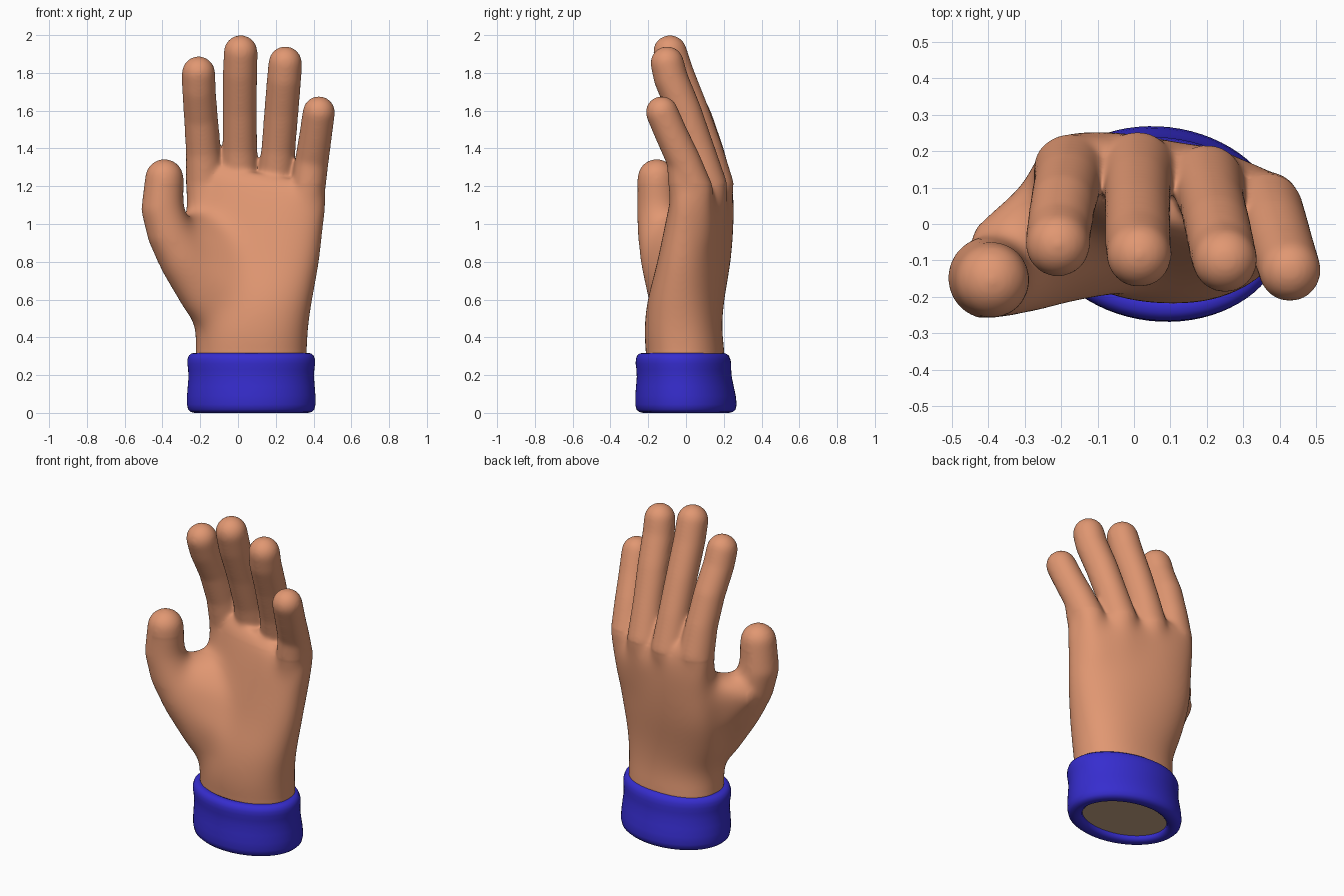
import bpy, bmesh, math
from mathutils import Matrix

if "Cube" in bpy.data.objects:
    bpy.data.objects.remove(bpy.data.objects["Cube"])


def material(name, rgb):
    m = bpy.data.materials.new(name)
    m.diffuse_color = (*rgb, 1)
    m.use_nodes = True
    m.node_tree.nodes["Principled BSDF"].inputs["Base Color"].default_value = m.diffuse_color
    return m


skin = material("skin", (0.75, 0.31, 0.168))
blue = material("cuff blue", (0.037, 0.026, 0.62))
tan = material("wrist end tan", (0.60, 0.40, 0.25))


def ring(bm, z, cx, cy, rx, ry, shear, tilt=0.0, n=64, power=2.25):
    """Sheared superellipse of vertices at height z."""
    out = []
    for i in range(n):
        a = 2 * math.pi * i / n
        c, s = math.cos(a), math.sin(a)
        x = rx * math.copysign(abs(c) ** (2 / power), c)
        y = ry * math.copysign(abs(s) ** (2 / power), s)
        out.append(bm.verts.new((cx + x, cy + y + shear * x, z - tilt * x)))
    return out


def skin_rings(bm, rings, closed=False):
    pairs = list(zip(rings, rings[1:]))
    if closed:
        pairs.append((rings[-1], rings[0]))
    for a, b in pairs:
        n = len(a)
        for i in range(n):
            j = (i + 1) % n
            bm.faces.new((a[i], a[j], b[j], b[i]))


def smooth_rows(rows, steps=5):
    """Catmull-Rom interpolation between section rows."""
    out = []
    for i in range(len(rows) - 1):
        p0, p1, p2 = rows[max(i - 1, 0)], rows[i], rows[i + 1]
        p3 = rows[min(i + 2, len(rows) - 1)]
        for k in range(steps):
            t = k / steps
            out.append([b + .5 * t * (c - a + t * (2 * a - 5 * b + 4 * c - d
                        + t * (3 * (b - c) + d - a)))
                        for a, b, c, d in zip(p0, p1, p2, p3)])
    return out + [list(rows[-1])]


def hull(bm, balls):
    """Convex hull around balls (x, y, z, r)."""
    tmp = bmesh.new()
    for x, y, z, r in balls:
        bmesh.ops.create_icosphere(tmp, subdivisions=3, radius=r + 0.004,
                                   matrix=Matrix.Translation((x, y, z)))
    res = bmesh.ops.convex_hull(tmp, input=tmp.verts)
    junk = {g for g in res["geom_interior"] + res["geom_unused"]
            if isinstance(g, bmesh.types.BMVert)}
    bmesh.ops.delete(tmp, geom=list(junk), context='VERTS')
    me = bpy.data.meshes.new("tmp")
    tmp.to_mesh(me)
    tmp.free()
    bm.from_mesh(me)
    bpy.data.meshes.remove(me)


def add_object(name, bm, *mats):
    bmesh.ops.recalc_face_normals(bm, faces=bm.faces)
    for f in bm.faces:
        f.smooth = len(f.verts) < 5
    me = bpy.data.meshes.new(name)
    bm.to_mesh(me)
    bm.free()
    for m in mats:
        me.materials.append(m)
    ob = bpy.data.objects.new(name, me)
    bpy.context.collection.objects.link(ob)
    return ob


# Palm and wrist: lofted sections (z, cx, cy, rx, ry, shear, tilt)
bm = bmesh.new()
sections = [
    (-0.10, .07, 0, .262, .187, -.05, 0), (0.03, .07, 0, .265, .19, -.05, 0),
    (0.15, .07, 0, .285, .20, -.05, 0), (0.32, .07, -.005, .294, .207, -.05, 0),
    (0.45, .073, -.015, .303, .206, -.06, 0), (0.60, .065, 0, .335, .20, -.12, 0),
    (0.80, .075, .042, .363, .18, -.19, 0), (1.00, .09, .07, .369, .16, -.22, .04),
    (1.13, .098, .082, .372, .14, -.23, .08), (1.22, .098, .082, .36, .11, -.23, .13),
    (1.27, .098, .07, .32, .06, -.23, .17)]
rings = [ring(bm, *row) for row in smooth_rows(sections)]
skin_rings(bm, rings)
bm.faces.new(rings[0])
bm.faces.new(rings[-1])
bmesh.ops.recalc_face_normals(bm, faces=bm.faces)

# Fingers and thumb: chains of balls
digits = {
    "index": [(-.15, .11, .95, .11), (-.165, .135, 1.10, .104), (-.174, .146, 1.21, .099),
              (-.184, .11, 1.38, .089), (-.196, .05, 1.56, .087), (-.207, -.025, 1.71, .086),
              (-.209, -.057, 1.80, .086)],
    "middle": [(.01, .10, .95, .125), (.01, .13, 1.10, .109), (.01, .152, 1.20, .10),
               (.01, .10, 1.40, .089), (.01, .03, 1.60, .087), (.011, -.05, 1.80, .088),
               (.014, -.085, 1.911, .087)],
    "ring": [(.18, .08, .95, .125), (.195, .105, 1.08, .108), (.20, .118, 1.20, .098),
             (.214, .06, 1.40, .087), (.23, -.01, 1.60, .088), (.244, -.08, 1.77, .088),
             (.25, -.10, 1.853, .086)],
    "little": [(.325, .05, .92, .095), (.35, .055, 1.05, .093), (.368, .055, 1.17, .09),
               (.390, -.01, 1.33, .087), (.411, -.075, 1.47, .084), (.428, -.128, 1.592, .083)],
    "thumb": [(-.05, -.03, .48, .13), (-.17, -.07, .60, .13), (-.28, -.115, .80, .13),
              (-.36, -.14, .95, .117), (-.398, -.148, 1.08, .111), (-.39, -.155, 1.243, .099)],
}
for balls in digits.values():
    for pair in zip(balls, balls[1:]):
        hull(bm, pair)

# Knuckle webs: join neighbouring rays below the finger gaps
rays = [digits[k] for k in ("index", "middle", "ring", "little")]
for a, b in zip(rays, rays[1:]):
    hull(bm, a[:2] + b[:2])
    front = [(q[0], q[1] - .045, q[2] + .01, .055) for q in (a[2], b[2])]
    hull(bm, [a[1], b[1]] + front)
# Palm pad under the little finger
hull(bm, [(.35, .01, 1.0, .09), (.365, .0, 1.18, .08), (.392, -.02, 1.36, .08)])

# Web between thumb and index knuckle, and the ball of the thumb
hull(bm, [(-.28, -.09, .80, .10), (-.355, -.06, .94, .09),
          (-.18, .10, .98, .095), (-.12, .06, .66, .115)])
hull(bm, [(-.28, -.11, .80, .12), (-.17, -.065, .60, .12),
          (.03, .04, .82, .14), (.03, .0, .58, .18)])
hull(bm, [(-.28, -.11, .80, .12), (-.34, -.125, .91, .105),
          (-.10, .07, .95, .11), (.03, .04, .80, .14)])

# Fuse into one smooth hand
raw = add_object("hand_raw", bm, skin)
rm = raw.modifiers.new("fuse", 'REMESH')
rm.mode, rm.voxel_size, rm.use_smooth_shade = 'VOXEL', 0.008, True
sm = raw.modifiers.new("soften", 'SMOOTH')
sm.factor, sm.iterations = 0.5, 50
dg = bpy.context.evaluated_depsgraph_get()
fused = bpy.data.meshes.new_from_object(raw.evaluated_get(dg))
bpy.data.objects.remove(raw)

# Soften the palm further, fading out toward the fingers and thumb
bm = bmesh.new()
bm.from_mesh(fused)
bpy.data.meshes.remove(fused)
for k in range(8):
    soft = [v for v in bm.verts if .33 + .02 * (7 - k) < v.co.z < 1.0 + .03 * k
            and v.co.x > -.28 - .02 * k]
    for _ in range(30):
        bmesh.ops.smooth_vert(bm, verts=soft, factor=0.5,
                              use_axis_x=True, use_axis_y=True, use_axis_z=True)

# Cut the wrist flat inside the cuff and cap it
bmesh.ops.bisect_plane(bm, geom=bm.verts[:] + bm.edges[:] + bm.faces[:],
                       plane_co=(0, 0, .03), plane_no=(0, 0, -1), clear_outer=True)
rim = [e for e in bm.edges if e.is_boundary]
cap = bmesh.ops.edgeloop_fill(bm, edges=rim)["faces"]
for f in cap:
    f.material_index = 1
bmesh.ops.split_edges(bm, edges=[e for f in cap for e in f.edges])
add_object("hand", bm, skin, tan)

# Cuff: thick rolled band, profile (offset from outer radius, z)
bm = bmesh.new()
profile = [(-.082, .035), (-.08, .014), (-.065, .002), (-.04, 0), (-.02, .005), (-.006, .018),
           (0, .045), (0, .09), (-.004, .14), (-.008, .19), (-.006, .23), (-.002, .26),
           (-.003, .285), (-.010, .304), (-.024, .315), (-.045, .318), (-.06, .312),
           (-.064, .29), (-.062, .12), (-.07, .06)]
rings = []
for d, z in profile:
    lean = .035 * max(0, z - .05) / .27
    rings.append(ring(bm, z, .07, -lean / 2, .34 + d, .268 + d - lean / 2, -.05,
                      n=72, power=2.0))
skin_rings(bm, rings, closed=True)
add_object("cuff", bm, blue)
